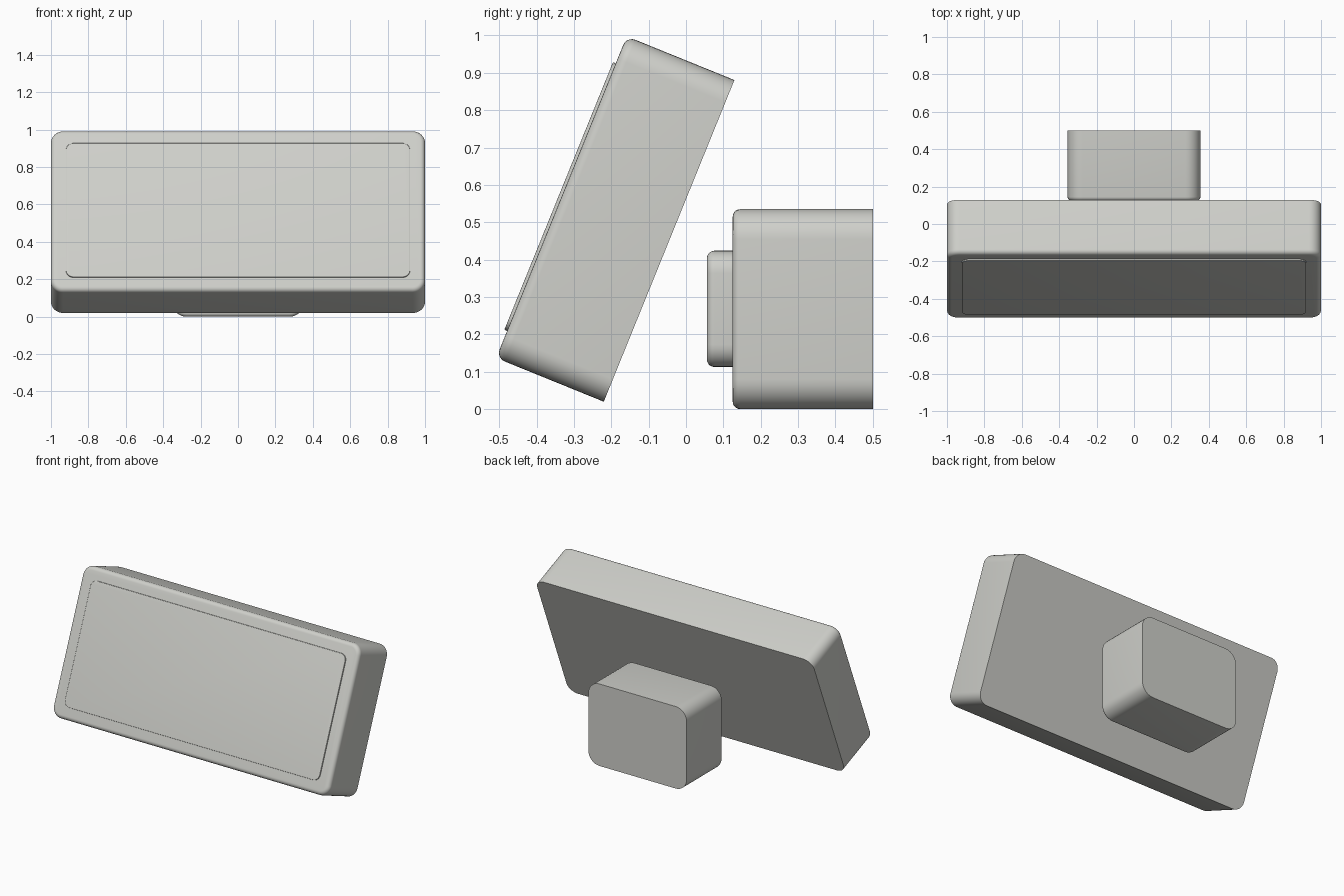
import bpy, bmesh
from math import sin, cos, pi, radians

cube = bpy.data.objects.get("Cube")
if cube:
    bpy.data.objects.remove(cube, do_unlink=True)

grey = bpy.data.materials.new("warm light grey")
grey.use_nodes = True
COLOUR = (0.62, 0.625, 0.59, 1)
grey.diffuse_color = COLOUR
grey.node_tree.nodes["Principled BSDF"].inputs["Base Color"].default_value = COLOUR


def rounded_block(name, half_width, bottom, top, back, front, corner, rim,
                  location=(0, 0, 0), tilt=0.0, steps=8):
    """Rounded rectangle extruded from back to front, with a softened front rim."""
    bm = bmesh.new()
    cx, low, high = half_width - corner, bottom + corner, top - corner
    centres = [(cx, high), (-cx, high), (-cx, low), (cx, low)]
    outline = []
    for quarter, (x, z) in enumerate(centres):
        for i in range(steps + 1):
            a = (quarter + i / steps) * pi / 2
            outline.append(bm.verts.new((x + corner * cos(a), back, z + corner * sin(a))))
    face = bm.faces.new(outline)
    result = bmesh.ops.extrude_face_region(bm, geom=[face], use_keep_orig=True)
    front_verts = [g for g in result["geom"] if isinstance(g, bmesh.types.BMVert)]
    for v in front_verts:
        v.co.y = front
    front_set = set(front_verts)
    rim_edges = [e for e in bm.edges if all(v in front_set for v in e.verts)]
    if rim:
        bmesh.ops.bevel(bm, geom=rim_edges, offset=rim, segments=5,
                        profile=0.5, affect='EDGES')
    bmesh.ops.recalc_face_normals(bm, faces=bm.faces[:])

    mesh = bpy.data.meshes.new(name)
    bm.to_mesh(mesh)
    bm.free()
    mesh.materials.append(grey)
    obj = bpy.data.objects.new(name, mesh)
    bpy.context.collection.objects.link(obj)
    obj.location = location
    obj.rotation_euler.x = tilt
    bpy.ops.object.select_all(action='DESELECT')
    obj.select_set(True)
    bpy.context.view_layer.objects.active = obj
    bpy.ops.object.shade_smooth_by_angle(angle=radians(35))
    return obj


# Leaning housing and its raised front panel share one tilted frame
frame = dict(location=(0, -0.22, 0.02), tilt=radians(-22.1))
rounded_block("housing", 1.0, 0, 0.929, 0, -0.311, 0.065, 0.025, **frame)
rounded_block("front_panel", 0.92, 0.078, 0.851, -0.30, -0.319, 0.04, 0.003, **frame)

# Separate wall mount behind, with a smaller boss on its front
rounded_block("rear_mount", 0.355, 0, 0.535, 0.5, 0.125, 0.08, 0.02)
rounded_block("mount_boss", 0.245, 0.113, 0.424, 0.135, 0.056, 0.06, 0.02)
